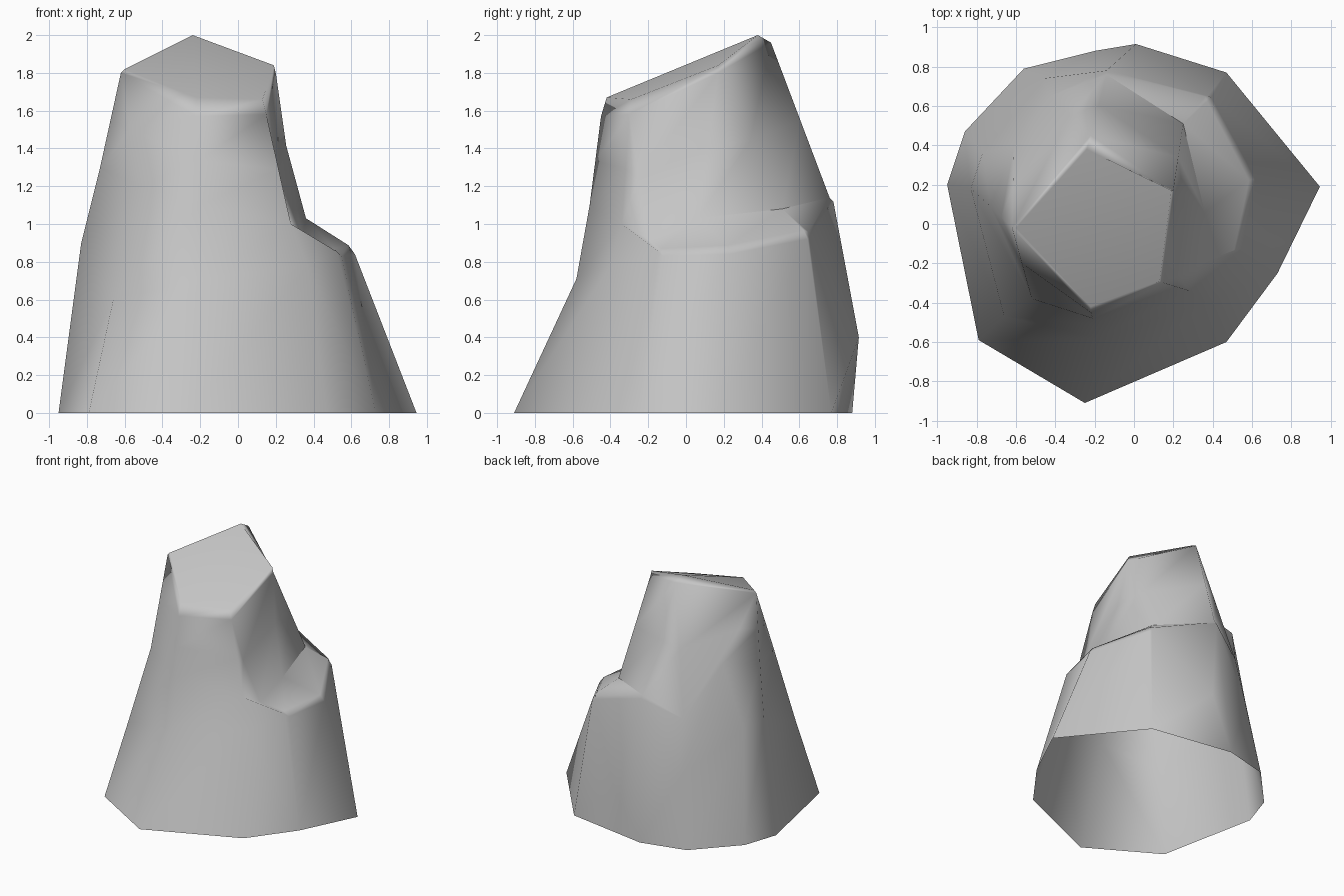
import bpy, bmesh
from mathutils import Vector

cube = bpy.data.objects.get("Cube")
if cube:
    bpy.data.objects.remove(cube, do_unlink=True)

# Grey stone colour
stone = bpy.data.materials.new("grey_stone")
stone.use_nodes = True
grey = (0.56, 0.56, 0.56, 1)
stone.diffuse_color = grey
bsdf = stone.node_tree.nodes["Principled BSDF"]
bsdf.inputs["Base Color"].default_value = grey
bsdf.inputs["Roughness"].default_value = 0.9

# Horizontal outlines, counter-clockwise from the front left corner
foot = [(-.79, -.59, 0), (-.25, -.91, 0), (.47, -.6, 0), (.73, -.25, 0), (.945, .19, 0),
        (.47, .77, 0), (-.2, .88, 0), (-.56, .79, 0), (-.86, .47, 0), (-.95, .2, 0)]
waist = [(-.66, -.47, .6), (-.18, -.58, .71), (.37, -.4, .78), (.54, -.12, .86), (.61, .23, .87),
         (.39, .64, .95), (-.14, .78, 1.12), (-.46, .74, .55), (-.77, .36, .88), (-.83, .18, .9)]
neck = [(-.52, -.38, 1.2), (-.2, -.51, 1.1), (.28, -.34, 1), (.34, -.2, .92), (.36, .06, 1.03),
        (.25, .51, 1.08), (-.14, .76, 1.14), (-.43, .65, .98), (-.61, .4, 1.38), (-.73, .09, 1.3)]
shoulder = [(-.62, -.02, 1.8), (-.22, -.45, 1.57), (.15, -.3, 1.58), (.2, .17, 1.8), (-.22, .45, 1.96)]
crown = [(-.6, -.02, 1.82), (-.22, -.42, 1.67), (.13, -.29, 1.66), (.19, .17, 1.84), (-.24, .38, 2)]
spread = (0, 1, 2, 2, 3, 3, 4, 4, 0, 0)

# Collar halfway up the spire, pinched in above the ledge
collar = [Vector(n).lerp(Vector(shoulder[k]), .5) for n, k in zip(neck, spread)]
for p in collar[3:5]:
    p.x -= .025

bm = bmesh.new()


def ring(points):
    return [bm.verts.new(p) for p in points]


def loft(low, high):
    """Join two outlines; repeated corners collapse to triangles."""
    faces = []
    for i in range(len(low)):
        j = (i + 1) % len(low)
        corners = list(dict.fromkeys((low[i], low[j], high[j], high[i])))
        faces.append(bm.faces.new(corners))
    return faces


def edges_along(verts):
    return [bm.edges.get(pair) for pair in zip(verts, verts[1:])]


foot_v, waist_v, neck_v, collar_v = map(ring, (foot, waist, neck, collar))
shoulder_v, crown_v = ring(shoulder), ring(crown)

# Skirt, ledge, spire, worn rim and slanted top
skirt = loft(foot_v, waist_v)
loft(waist_v, neck_v)
loft(neck_v, collar_v)
loft(collar_v, [shoulder_v[k] for k in spread])
loft(shoulder_v, crown_v)
bm.faces.new(crown_v)

# Fold the left wall between the foot and the low front left corner
bmesh.ops.connect_verts(bm, verts=[foot_v[9], waist_v[0]])

# Bulge low on the back
bulge = bmesh.ops.poke(bm, faces=[skirt[5]])["verts"][0]
bulge.co = Vector((.01, .915, .4))

# Smooth stone with a sharp crease behind the ledge and a worn ledge lip
bmesh.ops.recalc_face_normals(bm, faces=bm.faces)
for face in bm.faces:
    face.smooth = True
for edge in edges_along(neck_v[4:7]):
    edge.smooth = False
bmesh.ops.bevel(bm, geom=edges_along(waist_v[3:6]), offset=.03, segments=1,
                affect='EDGES', profile=.5)

mesh = bpy.data.meshes.new("rock")
bm.to_mesh(mesh)
bm.free()
mesh.materials.append(stone)
rock = bpy.data.objects.new("rock", mesh)
bpy.context.collection.objects.link(rock)

# Broad faces dominate the shading so the top stays flat
weighted = rock.modifiers.new("weighted_normals", 'WEIGHTED_NORMAL')
weighted.keep_sharp = True
